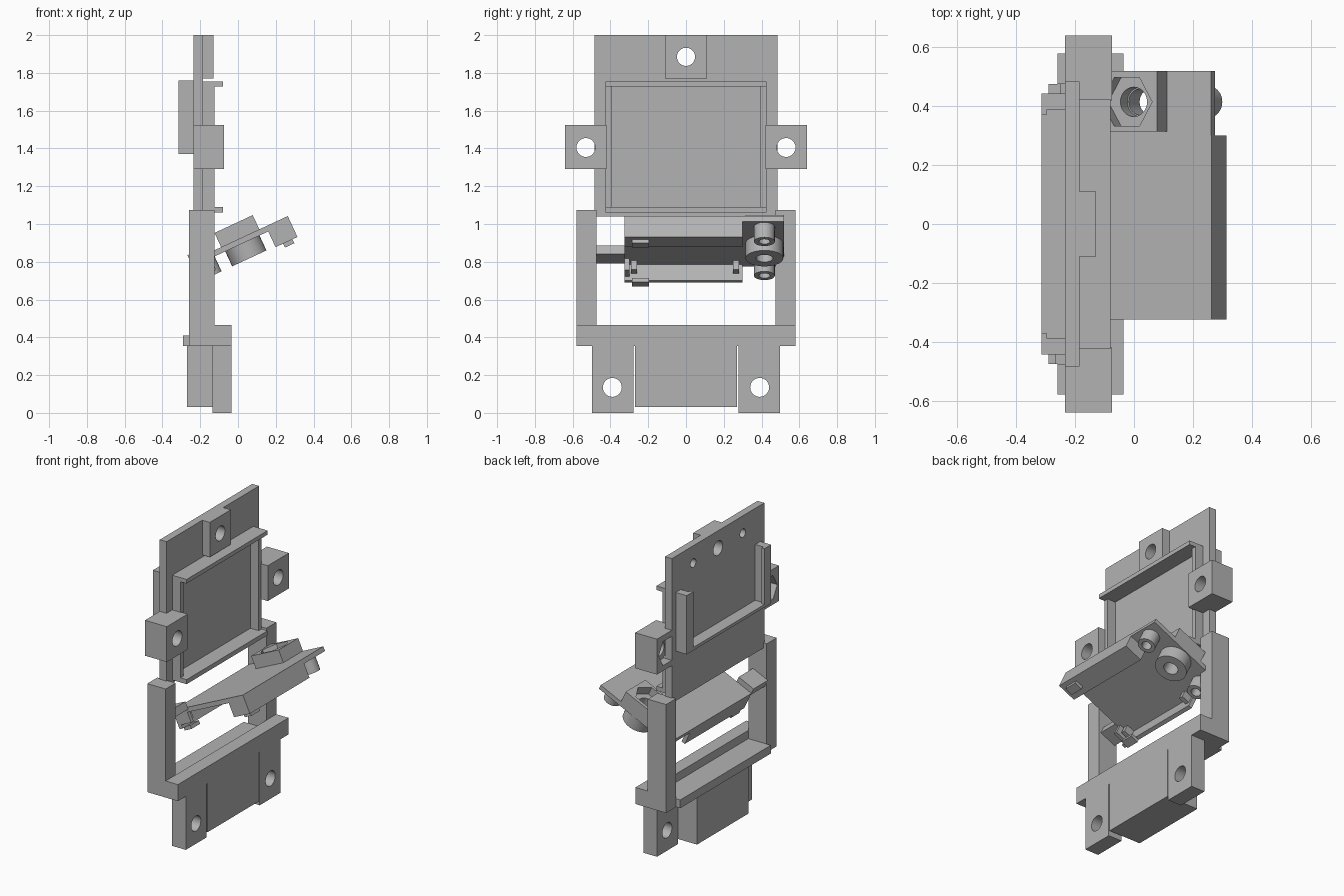
import bpy, math
from mathutils import Matrix, Vector

if "Cube" in bpy.data.objects:
    bpy.data.objects.remove(bpy.data.objects["Cube"], do_unlink=True)

grey = bpy.data.materials.new("plain grey")
grey.use_nodes = True
colour = (0.45, 0.45, 0.45, 1)
grey.diffuse_color = colour
grey.node_tree.nodes["Principled BSDF"].inputs["Base Color"].default_value = colour

# Tilted frame of the swinging tray: u runs uphill, w is its normal
TILT = Matrix.Rotation(math.radians(-25), 4, 'Y')


def box(name, x, y, z, frame=Matrix()):
    bpy.ops.mesh.primitive_cube_add(size=1)
    ob = bpy.context.object
    ob.name = name
    centre = Vector([(a + b) / 2 for a, b in (x, y, z)])
    size = [b - a for a, b in (x, y, z)]
    ob.data.transform(frame @ Matrix.Translation(centre) @ Matrix.Diagonal((*size, 1)))
    ob.data.materials.append(grey)
    return ob


def rod(name, centre, radius, length, axis='X', sides=40, frame=Matrix()):
    bpy.ops.mesh.primitive_cylinder_add(vertices=sides, radius=radius, depth=length)
    ob = bpy.context.object
    ob.name = name
    turn = Matrix.Rotation(math.pi / 2, 4, 'Y') if axis == 'X' else Matrix()
    ob.data.transform(frame @ Matrix.Translation(centre) @ turn)
    ob.data.materials.append(grey)
    return ob


def cut(ob, *cutters):
    for c in cutters:
        c.hide_render = True
        m = ob.modifiers.new("cut", 'BOOLEAN')
        m.operation, m.solver, m.object = 'DIFFERENCE', 'EXACT', c
        bpy.context.view_layer.objects.active = ob
        bpy.ops.object.modifier_apply(modifier=m.name)
        bpy.data.objects.remove(c, do_unlink=True)


def smooth(ob):
    bpy.ops.object.select_all(action='DESELECT')
    ob.select_set(True)
    bpy.context.view_layer.objects.active = ob
    bpy.ops.object.shade_smooth_by_angle()


def span(s, a, b):
    return (a, b) if s > 0 else (-b, -a)


# Upper back plate with top lug
plate = box("upper_plate", (-.235, -.185), (-.485, .485), (1.04, 2))
cut(plate, rod("c", (-.2, 0, 1.885), .048, .3),
    *[rod("c", (-.24, s * .26, 1.885), .028, .08) for s in (1, -1)])
lug = box("top_lug", (-.185, -.13), (-.11, .11), (1.77, 2))
cut(lug, rod("c", (-.16, 0, 1.885), .048, .3))

# Raised rim around the pocket
rim = box("pocket_rim", (-.185, -.125), (-.425, .425), (1.06, 1.755))
cut(rim, box("c", (-.3, 0), (-.395, .395), (1.09, 1.728)))
box("rim_top_lip", (-.125, -.08), (-.425, .425), (1.728, 1.755))
box("rim_bottom_lip", (-.125, -.08), (-.425, .425), (1.06, 1.09))

# Rear holder ledge
box("rear_ledge", (-.315, -.235), (-.39, .39), (1.37, 1.39))

for s, side in ((1, "left"), (-1, "right")):
    # Side ear with a hexagonal nut recess at the back
    ear = box(side + "_ear", (-.235, -.075), span(s, .42, .64), (1.29, 1.525))
    cut(ear, rod("c", (-.15, s * .53, 1.405), .05, .4),
        rod("c", (-.235, s * .53, 1.405), .092, .12, sides=6))
    # Rear holder rail
    box(side + "_rear_rail", (-.315, -.235), span(s, .39, .443), (1.37, 1.76))
    box(side + "_rear_rail_lip", (-.315, -.295), span(s, .372, .39), (1.37, 1.76))
    # Long side post
    box(side + "_post", (-.26, -.125), span(s, .475, .58), (.41, 1.075))
    # Foot with screw hole
    foot = box(side + "_foot", (-.135, -.035), span(s, .278, .497), (0, .355))
    cut(foot, rod("c", (-.08, s * .39, .135), .05, .3))

# Lower cross bar, shelf and box
box("cross_bar", (-.125, -.035), (-.58, .58), (.355, .465))
box("rear_shelf", (-.29, -.125), (-.475, .475), (.355, .41))
box("shelf_end_blocks", (-.26, -.125), (-.58, .58), (.355, .41))
box("lower_box", (-.27, -.035), (-.27, .27), (.03, .355))

# Swinging tray
tray = box("tray_plate", (.11, .678), (-.325, .52), (.803, .833), TILT)
cut(tray, rod("c", (.4, .415, .8), .05, .3, 'Z', frame=TILT))
box("tray_upper_wall", (.551, .679), (-.325, .3), (.711, .833), TILT)
box("tray_lower_wall", (.11, .135), (-.325, .3), (.711, .81), TILT)
box("tray_pivot_arm", (.11, .23), (-.475, -.325), (.82, .87), TILT)

# Nut block on top of the tray
block = box("nut_block", (.29, .513), (.315, .52), (.833, .916), TILT)
cut(block, rod("c", (.4, .415, .9), .05, .3, 'Z', frame=TILT),
    rod("c", (.4, .415, .91), .095, .1, 'Z', 6, TILT @ Matrix.Translation((.4, .415, 0))
        @ Matrix.Rotation(math.pi / 6, 4, 'Z') @ Matrix.Translation((-.4, -.415, 0))))

# Bosses under the tray
for name, u, r, hole in (("centre_boss", .4, .1, .045),
                         ("upper_boss", .61, .055, .03),
                         ("lower_boss", .183, .055, .03)):
    boss = rod(name, (u, .415, .76), r, .088, 'Z', frame=TILT)
    cut(boss, rod("c", (u, .415, .74), hole, .3, 'Z', frame=TILT))
    smooth(boss)

# Small retaining clips under the tray
box("upper_clip", (.595, .65), (-.285, -.195), (.688, .711), TILT)
box("lower_clip", (.11, .165), (-.285, -.195), (.688, .711), TILT)
box("corner_clip", (.135, .215), (-.325, -.3), (.735, .803), TILT)
for y in (-.275, .265):
    box("inner_clip", (.135, .19), (y - .015, y + .015), (.75, .803), TILT)
